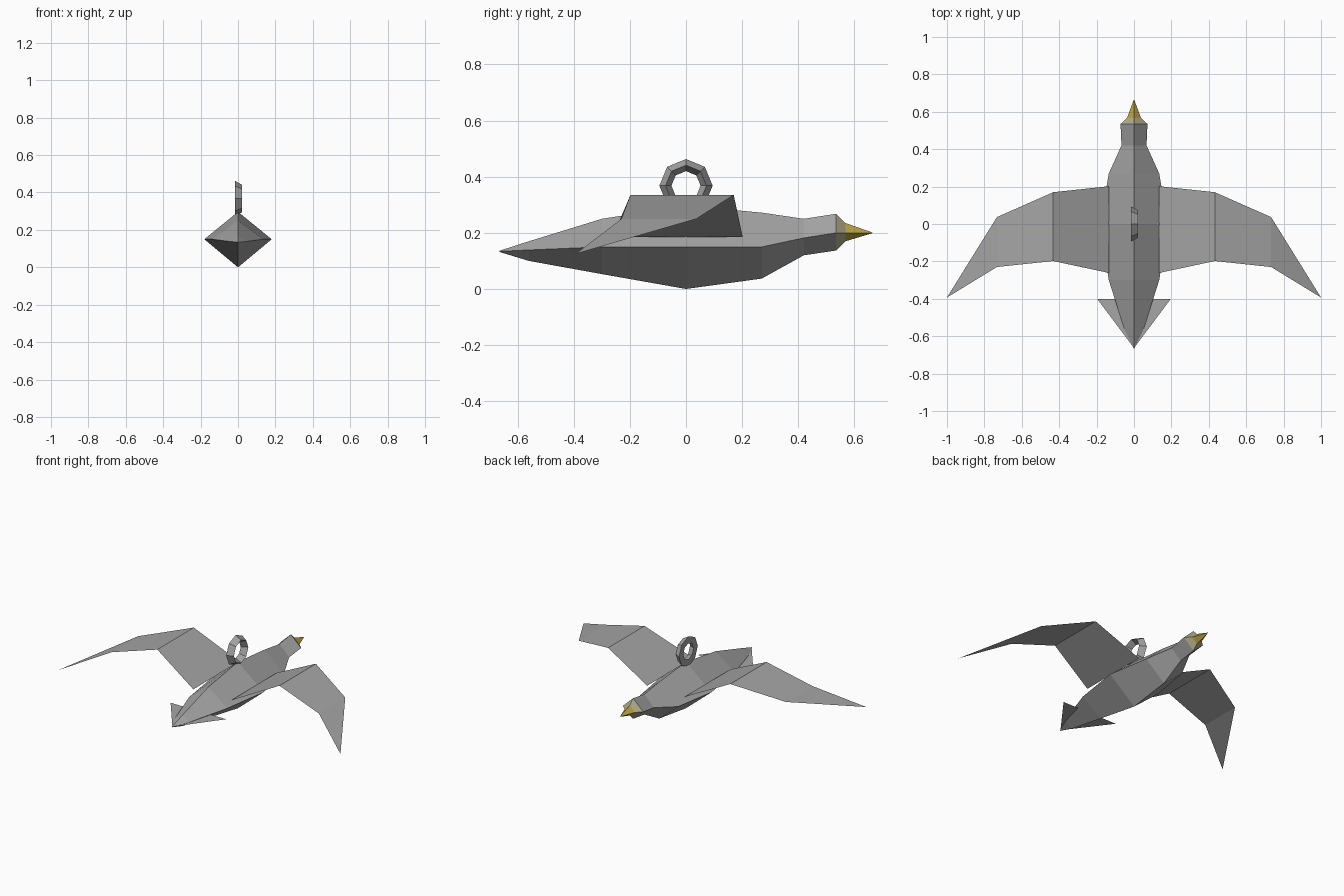
import bpy, bmesh, math

if "Cube" in bpy.data.objects:
    bpy.data.objects.remove(bpy.data.objects["Cube"])


def material(name, rgb):
    m = bpy.data.materials.new(name)
    m.diffuse_color = (*rgb, 1)
    m.use_nodes = True
    m.node_tree.nodes["Principled BSDF"].inputs["Base Color"].default_value = m.diffuse_color
    return m


GREY = material("feather grey", (0.38, 0.38, 0.38))
TAN = material("beak base tan", (0.44, 0.41, 0.26))
YELLOW = material("beak yellow", (0.52, 0.38, 0.06))


def make(name, verts, faces, mats, fix_normals=True):
    me = bpy.data.meshes.new(name)
    me.from_pydata(verts, [], faces)
    for m in mats:
        me.materials.append(m)
    if fix_normals:
        bm = bmesh.new()
        bm.from_mesh(me)
        bmesh.ops.recalc_face_normals(bm, faces=bm.faces)
        bm.to_mesh(me)
        bm.free()
    ob = bpy.data.objects.new(name, me)
    bpy.context.collection.objects.link(ob)
    return ob


def diamond_loft(name, sections, mats):
    """Skin diamond sections (y, half width, top z, side z, bottom z)."""
    verts, faces = [], []
    for y, w, top, side, bottom in sections:
        verts += [(0, y, top), (w, y, side), (0, y, bottom), (-w, y, side)]
    for s in range(len(sections) - 1):
        for k in range(4):
            a, b = s * 4 + k, s * 4 + (k + 1) % 4
            faces.append((a, b, b + 4, a + 4))
    n = len(verts)
    faces += [(0, 1, 2, 3), (n - 4, n - 3, n - 2, n - 1)]
    return make(name, verts, faces, mats)


# Body and head, tail tip to face
diamond_loft("body", [
    (-0.665, 0.002, 0.136, 0.134, 0.132),
    (-0.56, 0.052, 0.17, 0.139, 0.10),
    (-0.30, 0.135, 0.25, 0.15, 0.053),
    (0.0, 0.18, 0.297, 0.15, 0.0),
    (0.27, 0.135, 0.272, 0.15, 0.037),
    (0.42, 0.067, 0.25, 0.182, 0.12),
    (0.535, 0.072, 0.268, 0.20, 0.137)], [GREY])

# Face cone behind the beak, then the beak
diamond_loft("beak_base", [
    (0.535, 0.072, 0.268, 0.20, 0.137),
    (0.568, 0.037, 0.235, 0.20, 0.17)], [TAN])
diamond_loft("beak", [
    (0.568, 0.037, 0.235, 0.20, 0.17),
    (0.665, 0.001, 0.201, 0.20, 0.199)], [YELLOW])

# Thin wings: x, z, leading y, trailing y
WING = [(0.133, 0.185, 0.202, -0.262),
        (0.432, 0.335, 0.17, -0.198),
        (0.733, 0.25, 0.037, -0.23)]
for side, name in ((1, "right_wing"), (-1, "left_wing")):
    verts = []
    for x, z, lead, trail in WING:
        verts += [(side * x, lead, z), (side * x, trail, z)]
    verts.append((side * 1.0, -0.393, 0.125))
    faces = [(0, 1, 3, 2), (2, 3, 5, 4), (4, 5, 6)]
    if side < 0:
        faces = [f[::-1] for f in faces]
    make(name, verts, faces, [GREY], False)

# Flat triangular tail
make("tail", [(0, -0.663, 0.135), (0.197, -0.40, 0.135), (-0.197, -0.40, 0.135)],
     [(0, 1, 2)], [GREY], False)

# Hanging ring: eight segments with a triangular section
PROFILE = [(-0.017, 0.095), (0.022, 0.073), (-0.017, 0.052)]
verts, faces = [], []
for i in range(8):
    a = i * math.pi / 4
    verts += [(x, r * math.sin(a), 0.368 + r * math.cos(a)) for x, r in PROFILE]
    for k in range(3):
        j, n = (k + 1) % 3, (i + 1) % 8
        faces.append((i * 3 + k, i * 3 + j, n * 3 + j, n * 3 + k))
make("hanging_ring", verts, faces, [GREY])
